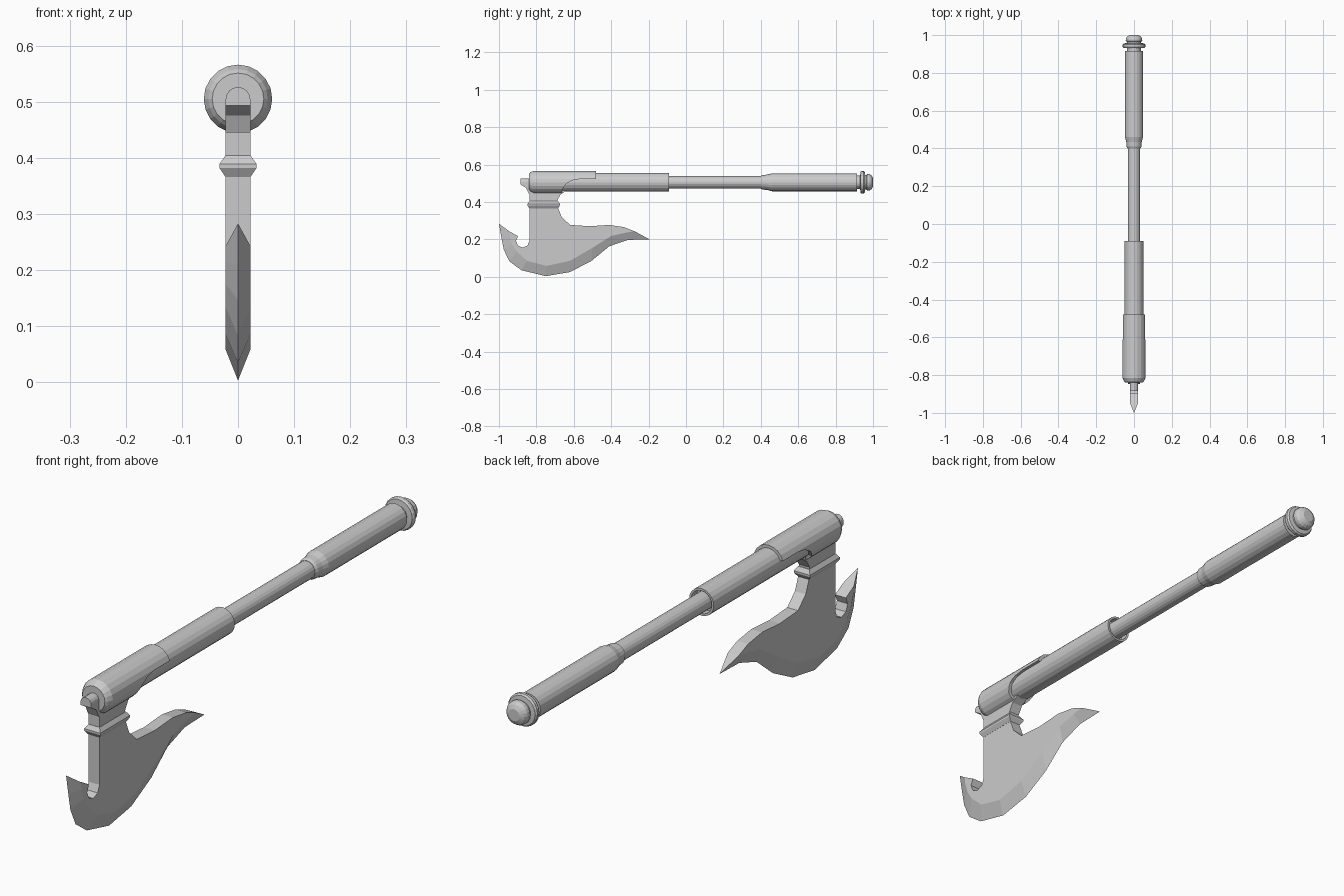
import bpy, bmesh, math

if "Cube" in bpy.data.objects:
    bpy.data.objects.remove(bpy.data.objects["Cube"])

AXIS_Z = 0.505   # height of the handle centre line
HALF = 0.022     # half thickness of the blade
SIDES = 20


def make_object(name, bm):
    bmesh.ops.recalc_face_normals(bm, faces=bm.faces)
    mesh = bpy.data.meshes.new(name)
    bm.to_mesh(mesh)
    bm.free()
    ob = bpy.data.objects.new(name, mesh)
    bpy.context.collection.objects.link(ob)
    return ob


def loft(name, rings):
    """Skin closed rings of equal size and cap both ends."""
    bm = bmesh.new()
    loops = [[bm.verts.new(p) for p in ring] for ring in rings]
    n = len(loops[0])
    for a, b in zip(loops, loops[1:]):
        for i in range(n):
            j = (i + 1) % n
            bm.faces.new((a[i], a[j], b[j], b[i]))
    bm.faces.new(loops[0])
    bm.faces.new(loops[-1])
    return make_object(name, bm)


def turned(name, profile):
    """Turn (y, radius) pairs around the handle axis."""
    angles = [2 * math.pi * i / SIDES for i in range(SIDES)]
    return loft(name, [[(r * math.cos(a), y, AXIS_Z + r * math.sin(a)) for a in angles]
                       for y, r in profile])


def side_prism(name, outline, half):
    """Extrude a (y, z) outline across x."""
    return loft(name, [[(x, y, z) for y, z in outline] for x in (-half, half)])


# Handle: hollow-ended fore tube, thin rod, rear grip, pommel
turned("fore_tube", [(-0.80, 0.05), (-0.09, 0.05), (-0.09, 0.042), (-0.12, 0.042), (-0.12, 0.02)])
turned("thin_rod", [(-0.14, 0.033), (0.43, 0.033)])
turned("rear_grip", [(0.40, 0.034), (0.41, 0.039), (0.435, 0.041), (0.46, 0.048),
                     (0.915, 0.048), (0.915, 0.036), (0.935, 0.036)])
turned("pommel", [(0.92, 0.036), (0.931, 0.036), (0.933, 0.056), (0.939, 0.06), (0.949, 0.06),
                  (0.956, 0.055), (0.958, 0.038), (0.965, 0.038), (0.968, 0.044),
                  (0.982, 0.043), (0.993, 0.036), (1.0, 0.022)])

# Head sleeve, with its lower rear part cut away in a curve
sleeve = turned("head_sleeve", [(-0.84, 0.046), (-0.832, 0.053), (-0.815, 0.061), (-0.48, 0.061)])
cutter = side_prism("sleeve_cutter", [(-0.45, 0.522), (-0.57, 0.522), (-0.61, 0.515), (-0.64, 0.497),
                                      (-0.66, 0.47), (-0.668, 0.43), (-0.45, 0.43)], 0.1)
cutter.hide_render = True
mod = sleeve.modifiers.new("cut", 'BOOLEAN')
mod.operation = 'DIFFERENCE'
mod.solver = 'EXACT'
mod.object = cutter
bpy.context.view_layer.objects.active = sleeve
bpy.ops.object.modifier_apply(modifier="cut")
bpy.data.objects.remove(cutter)

# Front nub: arched bar with a sloping bracket under it
arch = [(HALF * math.cos(math.pi * i / 8), 0.504 + HALF * math.sin(math.pi * i / 8)) for i in range(9)]
arch = [(HALF, 0.493)] + arch + [(-HALF, 0.493)]
loft("front_nub", [[(x, y, z) for x, z in arch] for y in (-0.885, -0.78)])
side_prism("nub_bracket", [(-0.885, 0.493), (-0.855, 0.475), (-0.841, 0.445),
                           (-0.78, 0.445), (-0.78, 0.493)], HALF)

# Blade: flat body with a wedge-shaped cutting edge
notch = [(-0.873 + 0.036 * math.cos(math.radians(a)), 0.192 + 0.036 * math.sin(math.radians(a)))
         for a in (135, 180, 225, 270, 315, 360)]
body = [(-0.945, 0.243)] + notch + [
    (-0.837, 0.30), (-0.837, 0.48), (-0.61, 0.48), (-0.64, 0.46), (-0.67, 0.44), (-0.688, 0.41),
    (-0.685, 0.37), (-0.665, 0.32), (-0.62, 0.277), (-0.515, 0.27), (-0.41, 0.277),
    (-0.33, 0.265), (-0.275, 0.243)]
inner = [(-0.32, 0.236), (-0.40, 0.218), (-0.50, 0.155), (-0.62, 0.085), (-0.745, 0.058),
         (-0.85, 0.085), (-0.905, 0.135), (-0.93, 0.175), (-0.942, 0.215)]
outer = [(-0.195, 0.20), (-0.31, 0.197), (-0.41, 0.163), (-0.505, 0.085), (-0.62, 0.025),
         (-0.75, 0.003), (-0.88, 0.035), (-0.945, 0.083), (-0.975, 0.147), (-0.987, 0.21),
         (-1.0, 0.283)]

bm = bmesh.new()
edge = [bm.verts.new((0, y, z)) for y, z in outer]
sides = []
for x in (-HALF, HALF):
    b = [bm.verts.new((x, y, z)) for y, z in body]
    c = [bm.verts.new((x, y, z)) for y, z in inner]
    bm.faces.new(b + c)
    path = [b[-1]] + c + [b[0]]
    for i in range(len(path) - 1):
        bm.faces.new((path[i], path[i + 1], edge[i + 1], edge[i]))
    sides.append(b)
left, right = sides
for i in range(len(left) - 1):
    bm.faces.new((left[i], left[i + 1], right[i + 1], right[i]))
bm.faces.new((left[-1], edge[0], right[-1]))
bm.faces.new((left[0], edge[-1], right[0]))
make_object("axe_blade", bm)

# Ridged collar around the blade neck
collar = []
for z, out in ((0.366, 0.0005), (0.382, 0.011), (0.389, 0.011), (0.404, 0.0005)):
    x, y0, y1 = HALF + out, -0.837 - out, -0.685 + out
    collar.append([(-x, y0, z), (x, y0, z), (x, y1, z), (-x, y1, z)])
loft("neck_collar", collar)
